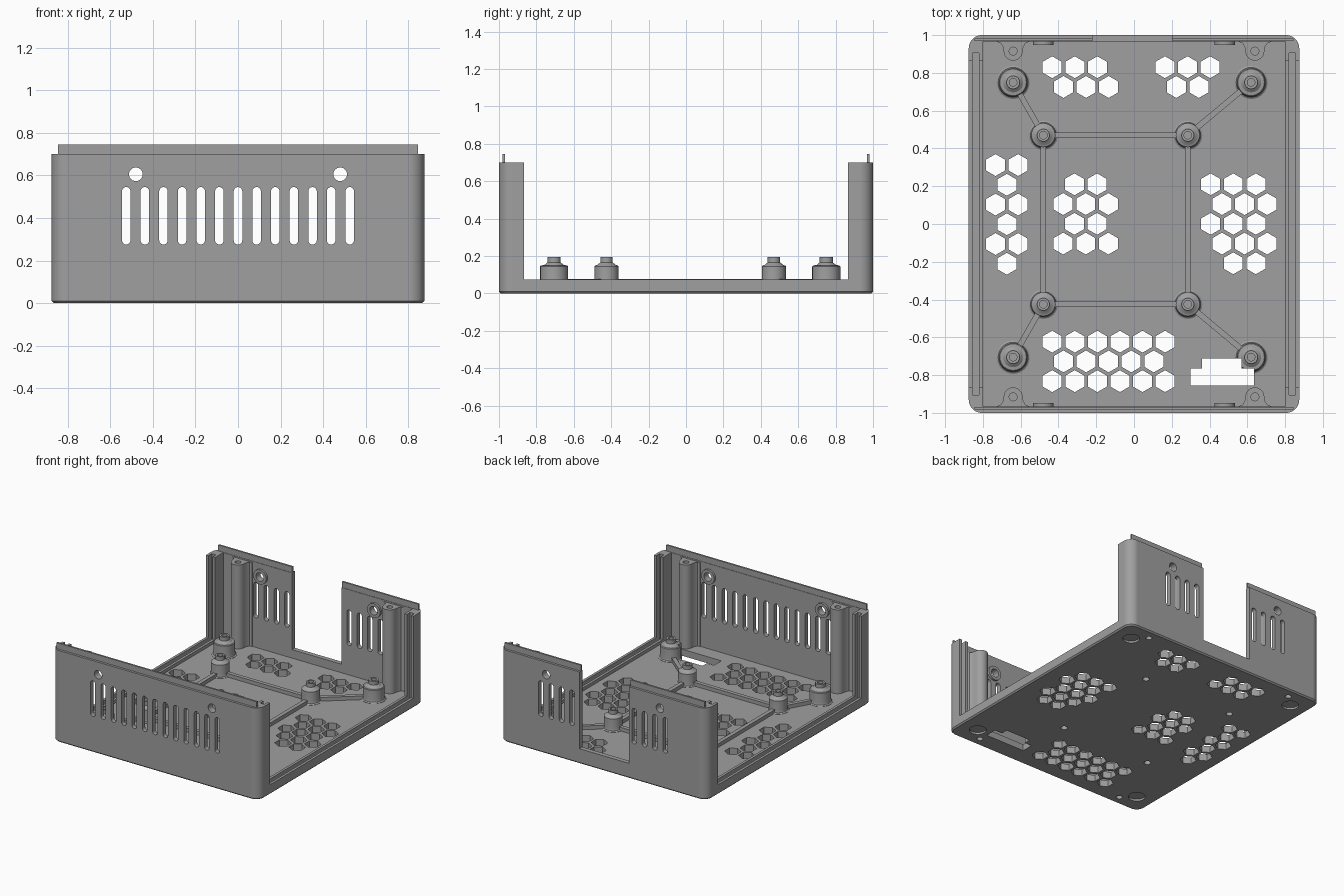
import bpy, bmesh
from math import sin, cos, pi, hypot

if "Cube" in bpy.data.objects:
    bpy.data.objects.remove(bpy.data.objects["Cube"])

grey = bpy.data.materials.new("matte grey plastic")
grey.use_nodes = True
COLOR = (0.35, 0.35, 0.35, 1)
grey.diffuse_color = COLOR
grey.node_tree.nodes["Principled BSDF"].inputs["Base Color"].default_value = COLOR

FLOOR, TOP = 0.05, 0.70


def loft(bm, rings, closed=False):
    """Skin a stack of rings, capped at the ends or closed on itself."""
    vs = [[bm.verts.new(p) for p in ring] for ring in rings]
    n = len(vs[0])
    pairs = list(zip(vs, vs[1:])) + ([(vs[-1], vs[0])] if closed else [])
    for a, b in pairs:
        for i in range(n):
            j = (i + 1) % n
            bm.faces.new((a[i], a[j], b[j], b[i]))
    if not closed:
        bm.faces.new(vs[0][::-1])
        bm.faces.new(vs[-1])


def prism(bm, outline, z0, z1):
    loft(bm, [[(x, y, z) for x, y in outline] for z in (z0, z1)])


def box(bm, x0, x1, y0, y1, z0, z1):
    prism(bm, [(x0, y0), (x1, y0), (x1, y1), (x0, y1)], z0, z1)


def circle(cx, cy, r, n=32, phase=0.0):
    return [(cx + r * cos(phase + 2 * pi * i / n), cy + r * sin(phase + 2 * pi * i / n))
            for i in range(n)]


def rounded(cx, cy, hw, hd, r, seg=10):
    """Rounded rectangle outline."""
    pts = []
    for q, (sx, sy) in enumerate([(1, 1), (-1, 1), (-1, -1), (1, -1)]):
        for i in range(seg + 1):
            a = (q + i / seg) * pi / 2
            pts.append((cx + sx * (hw - r) + r * cos(a), cy + sy * (hd - r) + r * sin(a)))
    return pts


def make(name, build):
    bm = bmesh.new()
    build(bm)
    bmesh.ops.recalc_face_normals(bm, faces=bm.faces[:])
    mesh = bpy.data.meshes.new(name)
    bm.to_mesh(mesh)
    bm.free()
    mesh.materials.append(grey)
    ob = bpy.data.objects.new(name, mesh)
    bpy.context.scene.collection.objects.link(ob)
    return ob


def cut(target, build):
    """Subtract a temporary cutter from the target."""
    cutter = make("cutter", build)
    cutter.hide_render = True
    mod = target.modifiers.new("cut", 'BOOLEAN')
    mod.operation, mod.solver, mod.object = 'DIFFERENCE', 'EXACT', cutter
    bpy.context.view_layer.objects.active = target
    bpy.ops.object.modifier_apply(modifier=mod.name)
    bpy.data.objects.remove(cutter)


def smooth(ob):
    bpy.ops.object.select_all(action='DESELECT')
    ob.select_set(True)
    bpy.context.view_layer.objects.active = ob
    bpy.ops.object.shade_smooth_by_angle(angle=0.5)
    ob.modifiers.new("clean shading", 'WEIGHTED_NORMAL').keep_sharp = True


CORNERS = [(sx, sy) for sx in (-1, 1) for sy in (-1, 1)]
OUTER = [(-0.64, 0.75), (0.62, 0.75), (0.62, -0.705), (-0.64, -0.705)]
INNER = [(-0.48, 0.47), (0.285, 0.47), (0.285, -0.425), (-0.48, -0.425)]


# Tray: rounded block with chamfered bottom, hollowed out
def tray_block(bm):
    loft(bm, [[(x, y, z) for x, y in rounded(0, 0, 0.875 - c, 1 - c, 0.07 - c)]
              for c, z in ((0.01, 0), (0, 0.01), (0, TOP))])


tray = make("tray", tray_block)
cut(tray, lambda bm: box(bm, -0.8, 0.8, -0.965, 0.965, FLOOR, 1))
cut(tray, lambda bm: box(bm, -1, 1, -0.865, 0.865, 0.075, 1))
cut(tray, lambda bm: box(bm, -0.22, 0.2, 0.9, 1.1, 0.115, 1))


# Channels that hold the side panels
def panel_channels(bm):
    for x0, x1 in ((-0.855, -0.82), (0.82, 0.855)):
        box(bm, x0, x1, -0.905, 0.905, 0.045, 1)


cut(tray, panel_channels)


# Vent slots and round holes through the end walls
def wall_openings(bm):
    shapes = [rounded(0.0875 * i, 0.41, 0.02, 0.135, 0.0199, 6) for i in range(-6, 7)]
    shapes += [circle(x, 0.605, 0.032) for x in (-0.48, 0.48)]
    for s in shapes:
        loft(bm, [[(x, y, z) for x, z in s] for y in (-1.1, 1.1)])


cut(tray, wall_openings)

# Honeycomb vents: rows of (row number, first half-column, count) around an origin
PX, PY = 0.1195, 0.1045
HONEYCOMB = [
    (-0.433, 0.83, [(0, 0, 3), (1, 1, 3)]),
    (0.164, 0.83, [(0, 0, 3), (1, 1, 2)]),
    (-0.733, 0.312, [(0, 0, 2), (1, 1, 1), (2, 0, 2), (3, 1, 1), (4, 0, 2), (5, 1, 1)]),
    (-0.375, 0.21, [(0, 1, 2), (1, 0, 3), (2, 1, 2), (3, 0, 3)]),
    (0.406, 0.21, [(0, 0, 3), (1, 1, 3), (2, 0, 3), (3, 1, 3), (4, 2, 2)]),
    (-0.433, -0.623, [(0, 0, 6), (1, 1, 5), (2, 0, 6)]),
]


def floor_vents(bm):
    for x, y, rows in HONEYCOMB:
        for row, half, count in rows:
            for i in range(count):
                prism(bm, circle(x + PX * (half / 2 + i), y - PY * row, 0.058, 6, pi / 6), -0.1, 0.1)


cut(tray, floor_vents)


# Stepped cable opening in the floor
def cable_opening(bm):
    prism(bm, [(0.30, -0.855), (0.635, -0.855), (0.635, -0.765), (0.57, -0.765),
               (0.57, -0.713), (0.36, -0.713), (0.36, -0.765), (0.30, -0.765)], -0.1, 0.16)


cut(tray, cable_opening)


# Recesses on the underside for feet and screws
def underside_recesses(bm):
    for sx, sy in CORNERS:
        prism(bm, circle(sx * 0.73, sy * 0.84, 0.06), -0.1, 0.015)
        prism(bm, circle(sx * 0.64, sy * 0.925, 0.022, 20), -0.1, 0.03)
    for x, y in INNER:
        prism(bm, circle(x, y, 0.024, 20), -0.1, 0.03)


cut(tray, underside_recesses)
smooth(tray)


# Thin lips on top of the end walls
def lips(bm):
    box(bm, -0.845, 0.845, -0.982, -0.968, TOP - 0.01, 0.745)
    box(bm, -0.845, -0.22, 0.968, 0.982, TOP - 0.01, 0.745)
    box(bm, 0.2, 0.845, 0.968, 0.982, TOP - 0.01, 0.745)


make("wall_lips", lips)


# Lathed standoffs with a stepped, drilled peg
def lathe(bm, x, y, profile):
    loft(bm, [[(px, py, z) for px, py in circle(x, y, r)] for r, z in profile], True)


def standoff(name, x, y, r, peg):
    profile = [(0.02, 0.04), (r + 0.013, 0.04), (r + 0.013, FLOOR + 0.002), (r + 0.004, 0.058),
               (r, 0.07), (r, 0.145), (r - 0.005, 0.15), (peg + 0.018, 0.152),
               (peg, 0.166), (peg, 0.195), (0.02, 0.195)]
    return make(name, lambda bm: lathe(bm, x, y, profile))


for i, (x, y) in enumerate(OUTER):
    ob = standoff(f"outer_standoff_{i + 1}", x, y, 0.075, 0.035)
    if i == 2:
        cut(ob, cable_opening)
    smooth(ob)
for i, (x, y) in enumerate(INNER):
    smooth(standoff(f"inner_standoff_{i + 1}", x, y, 0.064, 0.033))


# Floor ribs linking the standoffs
def ribs(bm):
    links = [(INNER[i], INNER[(i + 1) % 4]) for i in range(4)] + list(zip(INNER, OUTER))
    for (x0, y0), (x1, y1) in links:
        d = hypot(x1 - x0, y1 - y0)
        ux, uy = (x1 - x0) / d, (y1 - y0) / d
        x0, y0, x1, y1 = x0 + ux * 0.04, y0 + uy * 0.04, x1 - ux * 0.05, y1 - uy * 0.05
        nx, ny = -uy * 0.015, ux * 0.015
        prism(bm, [(x0 + nx, y0 + ny), (x0 - nx, y0 - ny), (x1 - nx, y1 - ny), (x1 + nx, y1 + ny)],
              0.04, 0.078)


make("floor_ribs", ribs)

# Flared screw posts against the end walls
for sx, sy in CORNERS:
    def post(bm):
        half = [(0.085, 0.055), (0.085, 0.049), (0.066, 0.042), (0.055, 0.025)]
        arc = [(0.05 * cos(a * pi / 12), -0.05 * sin(a * pi / 12)) for a in range(13)]
        pts = half + arc + [(-x, y) for x, y in reversed(half)]
        prism(bm, [(sx * 0.64 + x, sy * (0.915 + y)) for x, y in pts], 0.04, 0.69)

    side = ("back" if sy > 0 else "front") + ("_left" if sx > 0 else "_right")
    ob = make(f"screw_post_{side}", post)
    cut(ob, lambda bm: prism(bm, circle(sx * 0.64, sy * 0.915, 0.021, 24), 0.45, 1))
    smooth(ob)

    # Raised ring around the round hole, inside the wall
    def ring(bm):
        loft(bm, [[(x, sy * y, z) for x, z in circle(sx * 0.48, 0.605, r)]
                  for r, y in ((0.032, 0.97), (0.055, 0.97), (0.055, 0.948), (0.032, 0.948))], True)

    smooth(make(f"hole_ring_{side}", ring))
